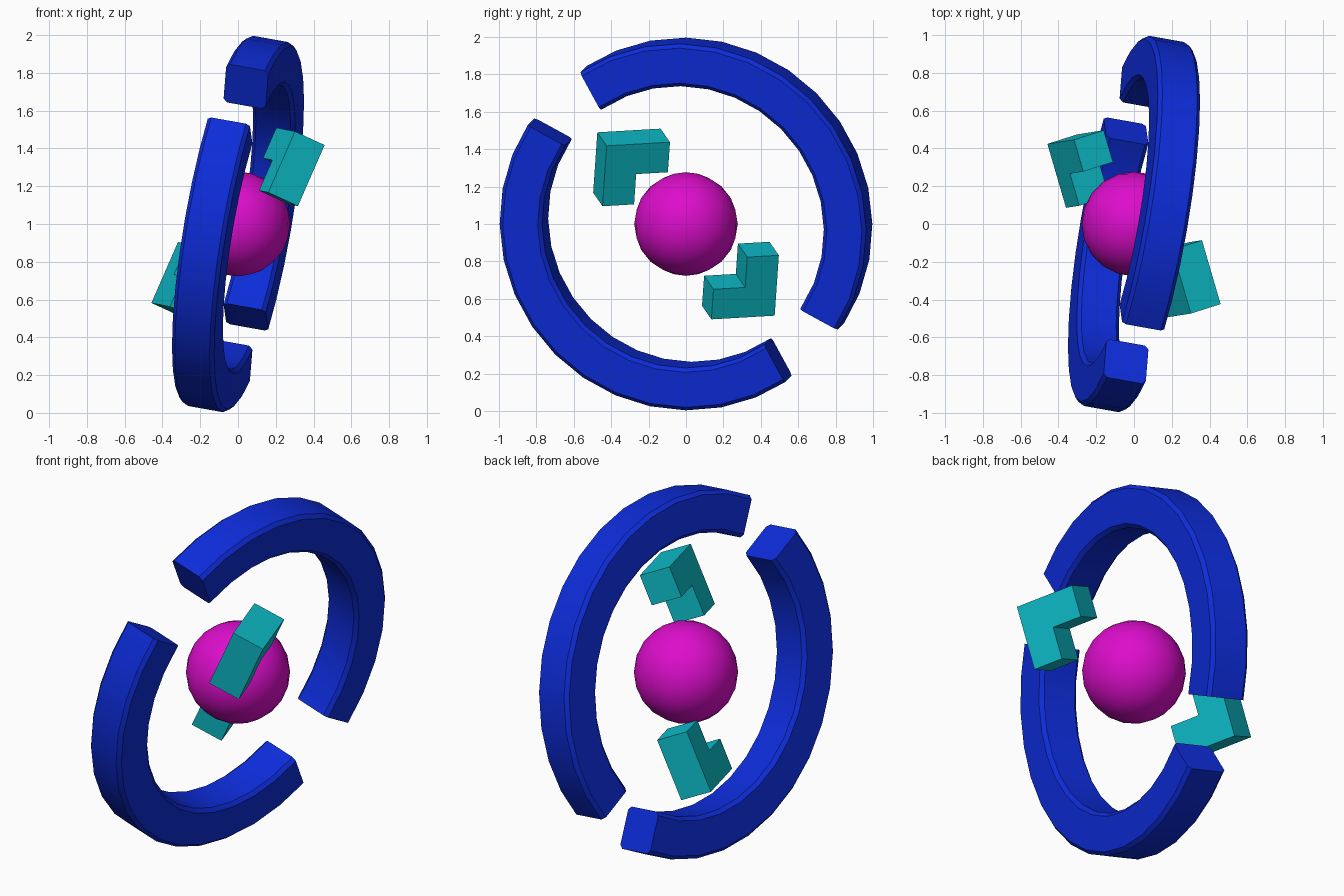
import bpy, bmesh, math
from mathutils import Vector

if "Cube" in bpy.data.objects:
    bpy.data.objects.remove(bpy.data.objects["Cube"])

CENTRE = Vector((0, 0, 1))


def material(name, rgb):
    m = bpy.data.materials.new(name)
    m.diffuse_color = (*rgb, 1)
    m.use_nodes = True
    m.node_tree.nodes["Principled BSDF"].inputs["Base Color"].default_value = m.diffuse_color
    return m


BLUE = material("blue", (0.004, 0.025, 0.70))
CYAN = material("cyan", (0.004, 0.50, 0.58))
MAGENTA = material("magenta", (0.72, 0.004, 0.60))


def finish(bm, name, mat, smooth):
    bmesh.ops.recalc_face_normals(bm, faces=bm.faces[:])
    me = bpy.data.meshes.new(name)
    bm.to_mesh(me)
    bm.free()
    ob = bpy.data.objects.new(name, me)
    bpy.context.collection.objects.link(ob)
    ob.location = CENTRE
    me.materials.append(mat)
    if smooth:
        bpy.ops.object.select_all(action='DESELECT')
        ob.select_set(True)
        bpy.context.view_layer.objects.active = ob
        bpy.ops.object.shade_smooth_by_angle(angle=math.radians(30))
    return ob


# Core ball
bm = bmesh.new()
bmesh.ops.create_icosphere(bm, subdivisions=3, radius=0.277)
finish(bm, "core_ball", MAGENTA, True)

# Tilted ring frame: U and V span its plane, N is its axis
TILT = 0.178
U = Vector((2 * TILT, 1, 1)).normalized()
V = Vector((0, -1, 1)).normalized()
N = Vector((1, -TILT, -TILT)).normalized()
RADIUS, H, C = 0.88, 0.115, 0.02
SEGMENTS, STEP = 14, math.radians(11.25)
SECTION = [(H, H - C), (H - C, H), (C - H, H), (-H, H - C),
           (-H, C - H), (C - H, -H), (H - C, -H), (H, C - H)]


def radial(a):
    return U * math.cos(a) + V * math.sin(a)


def ring_arc(name, middle):
    """Chamfered square section swept along an arc; ends are square to the end segments."""
    bm = bmesh.new()
    loops = []
    for i in range(SEGMENTS + 1):
        a = middle + (i - SEGMENTS / 2) * STEP
        face = a + (STEP / 2 if i == 0 else -STEP / 2 if i == SEGMENTS else 0)
        loops.append([bm.verts.new(radial(a) * RADIUS + radial(face) * r + N * w)
                      for r, w in SECTION])
    k = len(SECTION)
    for a, b in zip(loops, loops[1:]):
        for j in range(k):
            bm.faces.new((a[j], a[(j + 1) % k], b[(j + 1) % k], b[j]))
    bm.faces.new(loops[0])
    bm.faces.new(loops[-1])
    finish(bm, name, BLUE, True)


ring_arc("upper_ring_arc", 0)
ring_arc("lower_ring_arc", math.pi)

# L-shaped brackets, one mirrored through the centre
E1 = Vector((-0.28, 0.958, 0.056)).normalized()
E2 = Vector((-0.39, -0.094, -0.915))
E2 = (E2 - E1 * E2.dot(E1)).normalized()
DEPTH = E2.cross(E1) * 0.18
CORNER = Vector((0.38, -0.449, 0.454))
L, W = 0.353, 0.176
PROFILE = [(0, 0), (L, 0), (L, W), (W, W), (W, L), (0, L)]


def bracket(name, sign):
    bm = bmesh.new()
    face = bm.faces.new([bm.verts.new(sign * (CORNER - DEPTH / 2 + E1 * p + E2 * q))
                         for p, q in PROFILE])
    ext = bmesh.ops.extrude_face_region(bm, geom=[face], use_keep_orig=True)
    bmesh.ops.translate(bm, vec=DEPTH * sign,
                        verts=[g for g in ext["geom"] if isinstance(g, bmesh.types.BMVert)])
    finish(bm, name, CYAN, False)


bracket("upper_bracket", 1)
bracket("lower_bracket", -1)
